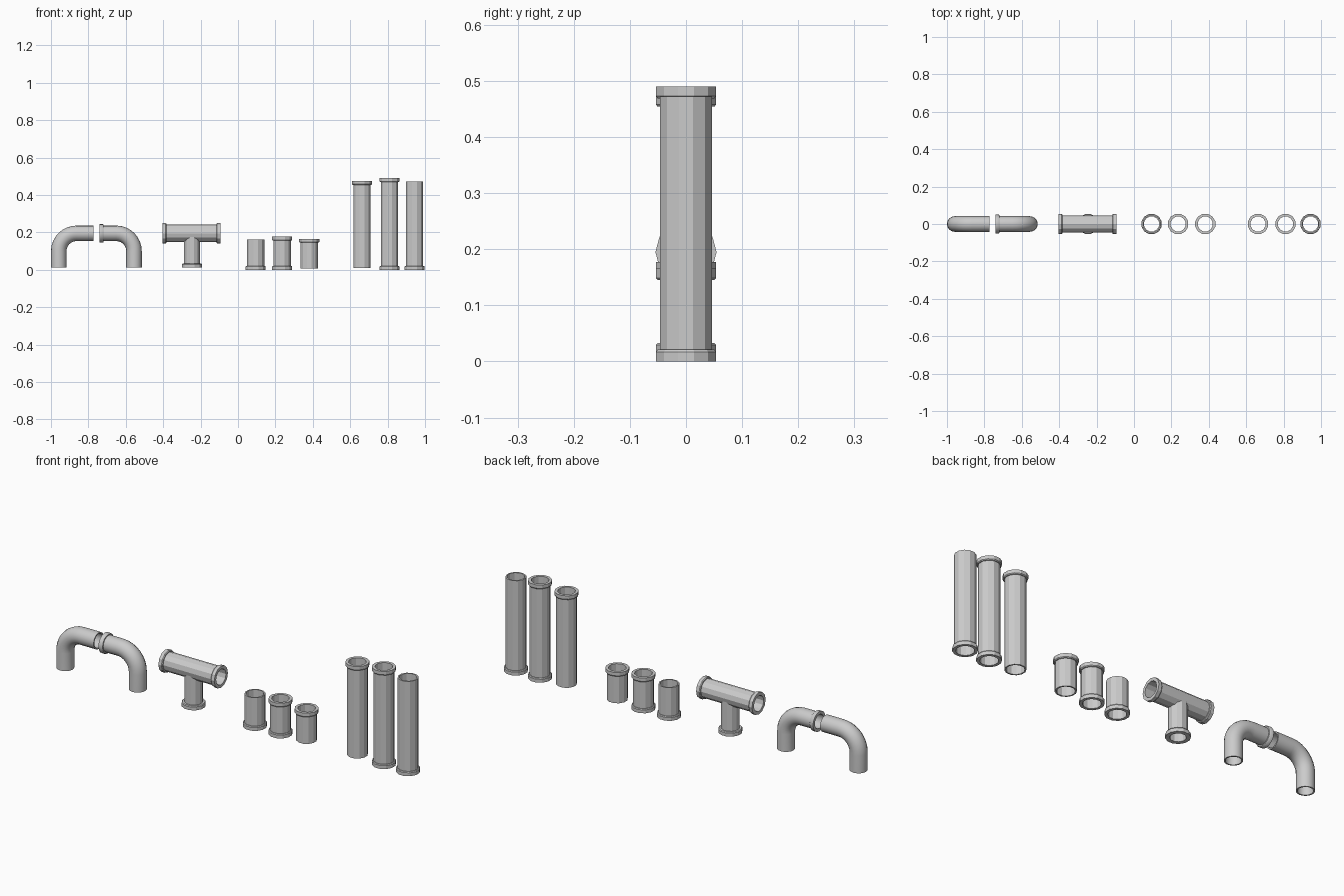
import bpy, bmesh
from math import sin, cos, pi, radians
from mathutils import Vector

if "Cube" in bpy.data.objects:
    bpy.data.objects.remove(bpy.data.objects["Cube"])

GREY = (0.6, 0.6, 0.6, 1)
metal = bpy.data.materials.new("pipe_grey")
metal.use_nodes = True
metal.diffuse_color = GREY
metal.node_tree.nodes["Principled BSDF"].inputs["Base Color"].default_value = GREY

PIPE, FLANGE, BORE = 0.048, 0.0555, 0.041
AXIS_Z = 0.195          # height of the horizontal runs
UP, RIGHT = Vector((0, 0, 1)), Vector((1, 0, 0))


def sweep(name, rings, loop, sides=12, phase=0.0, smooth=None):
    """Skin rings of (centre, direction, radius); loop=True closes the wall, else caps the ends."""
    bm = bmesh.new()
    loops = []
    for c, d, r in rings:
        u, v = Vector((d.z, 0, -d.x)), Vector((0, 1, 0))
        angles = [2 * pi * i / sides + phase for i in range(sides)]
        loops.append([bm.verts.new(c + (u * cos(a) + v * sin(a)) * r) for a in angles])
    pairs = list(zip(loops, loops[1:]))
    if loop:
        pairs.append((loops[-1], loops[0]))
    else:
        bm.faces.new(loops[0])
        bm.faces.new(loops[-1])
    for a, b in pairs:
        for i in range(sides):
            j = (i + 1) % sides
            bm.faces.new((a[i], a[j], b[j], b[i]))
    bmesh.ops.recalc_face_normals(bm, faces=bm.faces)
    mesh = bpy.data.meshes.new(name)
    bm.to_mesh(mesh)
    bm.free()
    mesh.materials.append(metal)
    ob = bpy.data.objects.new(name, mesh)
    bpy.context.collection.objects.link(ob)
    if smooth:
        bpy.ops.object.select_all(action='DESELECT')
        bpy.context.view_layer.objects.active = ob
        ob.select_set(True)
        bpy.ops.object.shade_smooth_by_angle(angle=radians(smooth))
    return ob


def collar(r, rf):
    """Flange profile as (distance from the pipe end, radius)."""
    return [(0, rf), (0.017, rf), (0.021, rf - 0.003), (0.021, r)]


def outer(start, d, length, first, last, r=PIPE, rf=FLANGE):
    """Outside rings of a straight pipe with optional flanges."""
    prof = collar(r, rf) if first else [(0, r)]
    tail = collar(r, rf) if last else [(0, r)]
    prof += [(length - s, q) for s, q in reversed(tail)]
    return [(start + d * s, d, q) for s, q in prof]


# Straight pipes: name, x, bottom, top, flange below, flange above
for name, x, z0, z1, low, high in [
        ("short_pipe_base_flange", 0.094, 0, 0.163, True, False),
        ("short_pipe_two_flanges", 0.236, 0, 0.177, True, True),
        ("short_pipe_top_flange", 0.381, 0.008, 0.166, False, True),
        ("tall_pipe_top_flange", 0.663, 0.01, 0.475, False, True),
        ("tall_pipe_two_flanges", 0.81, 0, 0.49, True, True),
        ("tall_pipe_base_flange", 0.944, 0, 0.472, True, False)]:
    base = Vector((x, 0, z0))
    rings = outer(base, UP, z1 - z0, low, high)
    rings += [(Vector((x, 0, z)), UP, BORE) for z in (z1, z0)]
    sweep(name, rings, True, phase=pi / 12)


# Elbows: a riser, a quarter bend and a short horizontal run
def elbow(name, x0, x1, flanged, r=0.0415, bore=0.035, bend=0.095):
    s = 1 if x1 > x0 else -1
    side = RIGHT * s
    path = [(Vector((x0, 0, 0.012)), UP)]
    for i in range(9):
        a = i * pi / 16
        path.append((Vector((x0 + s * bend * (1 - cos(a)), 0, AXIS_Z - bend + bend * sin(a))),
                     side * sin(a) + UP * cos(a)))
    end = Vector((x1, 0, AXIS_Z))
    rings = [(c, d, r) for c, d in path]
    tail = collar(r, 0.05) if flanged else [(0, r)]
    rings += [(end - side * t, side, q) for t, q in reversed(tail)]
    rings += [(c, d, bore) for c, d in reversed(path + [(end, side)])]
    sweep(name, rings, True, sides=16, smooth=40)


elbow("plain_elbow", -0.9585, -0.773, False)
elbow("flanged_elbow", -0.556, -0.74, True)

# Tee: crossbar joined to a stem, then both bored out
bar_start, stem_start = Vector((-0.404, 0, AXIS_Z)), Vector((-0.246, 0, 0.012))
tee = sweep("tee_pipe", outer(bar_start, RIGHT, 0.31, True, True, 0.0465, 0.0545), False)
stem = sweep("tee_stem", outer(stem_start, UP, AXIS_Z - 0.012, True, False, 0.043, 0.0555),
             False, phase=pi / 12)
bar_bore = sweep("bar_bore", [(bar_start + RIGHT * t, RIGHT, 0.039) for t in (-0.05, 0.36)], False)
stem_bore = sweep("stem_bore", [(stem_start + UP * t, UP, 0.036) for t in (-0.05, AXIS_Z - 0.012)],
                  False, phase=pi / 12)
bpy.context.view_layer.objects.active = tee
for tool, op in ((stem, 'UNION'), (bar_bore, 'DIFFERENCE'), (stem_bore, 'DIFFERENCE')):
    mod = tee.modifiers.new(tool.name, 'BOOLEAN')
    mod.object, mod.operation, mod.solver = tool, op, 'EXACT'
    bpy.ops.object.modifier_apply(modifier=mod.name)
    bpy.data.objects.remove(tool)
